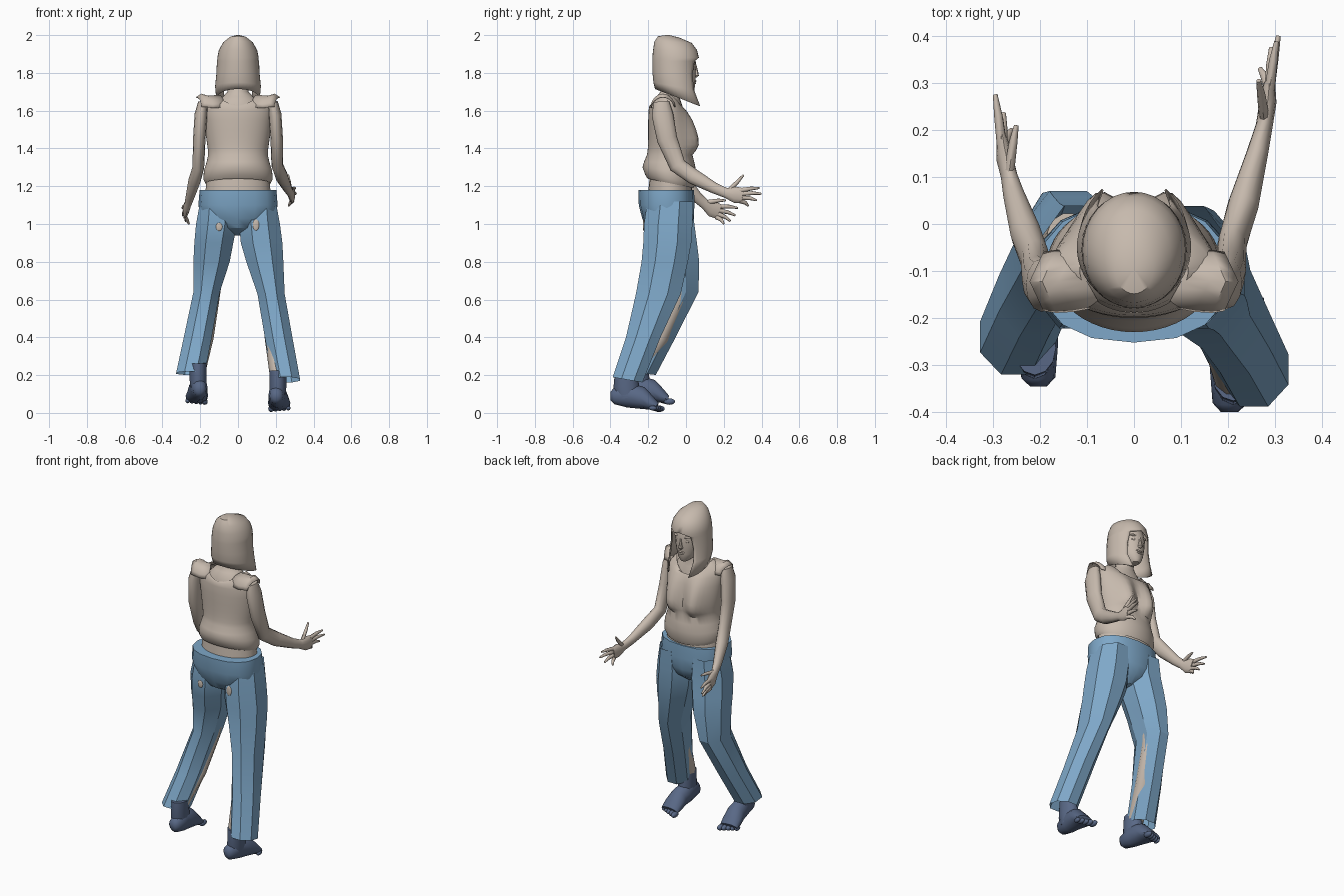
import bpy, bmesh, math
from mathutils import Vector, Matrix

if "Cube" in bpy.data.objects:
    bpy.data.objects.remove(bpy.data.objects["Cube"], do_unlink=True)


def material(name, rgb):
    m = bpy.data.materials.new(name)
    m.use_nodes = True
    m.diffuse_color = (*rgb, 1)
    b = m.node_tree.nodes["Principled BSDF"]
    b.inputs["Base Color"].default_value = (*rgb, 1)
    b.inputs["Roughness"].default_value = 0.8
    return m


BEIGE = material("warm beige", (0.57, 0.49, 0.42))
DENIM = material("light denim blue", (0.21, 0.39, 0.58))
NAVY = material("slate blue", (0.10, 0.14, 0.24))


def finish(name, bm, mat, angle=40):
    bmesh.ops.remove_doubles(bm, verts=bm.verts, dist=0.0005)
    bmesh.ops.recalc_face_normals(bm, faces=bm.faces)
    me = bpy.data.meshes.new(name)
    bm.to_mesh(me)
    bm.free()
    me.materials.append(mat)
    ob = bpy.data.objects.new(name, me)
    bpy.context.collection.objects.link(ob)
    bpy.ops.object.select_all(action='DESELECT')
    ob.select_set(True)
    bpy.context.view_layer.objects.active = ob
    bpy.ops.object.shade_smooth_by_angle(angle=math.radians(angle))
    return ob


def loft(name, rings, mat, closed=True, caps=(True, True), angle=40):
    """Skin a list of point rings."""
    bm = bmesh.new()
    vs = [[bm.verts.new(p) for p in r] for r in rings]
    n = len(rings[0])
    for a, b in zip(vs, vs[1:]):
        for i in range(n if closed else n - 1):
            j = (i + 1) % n
            bm.faces.new((a[i], a[j], b[j], b[i]))
    if caps[0]:
        bm.faces.new(vs[0][::-1])
    if caps[1]:
        bm.faces.new(vs[-1])
    return finish(name, bm, mat, angle)


def ring(z, rx, yb, yf, n=24, cx=0, gap=None, drop=0, dip=0, bust=0, phase=0, square=1):
    """Horizontal oval from back yb to front yf; a gap in degrees opens it at the front."""
    yc, ry = (yb + yf) / 2, (yf - yb) / 2
    pts = []
    for i in range(n):
        t = 2 * math.pi * (i + phase) / n
        if gap is not None:
            g = math.radians(gap)
            t = g + (2 * math.pi - 2 * g) * i / (n - 1)
        s, c = (math.copysign(abs(f) ** square, f) for f in (math.sin(t), math.cos(t)))
        x, low = cx + rx * s, drop * (1 + c) / 2 + dip * c * c * (1.7 if c > 0 else 1)
        swell = bust * math.exp(-((abs(x) - .078) / .052) ** 2) if c > 0 else 0
        pts.append((x, yc + ry * c + swell, z - low))
    return pts


def tube(name, path, mat, n=10, angle=50):
    """Limb along (x, y, z, side radius, other radius) stations."""
    P = [Vector(p[:3]) for p in path]
    rings = []
    for i, p in enumerate(P):
        t = (P[min(i + 1, len(P) - 1)] - P[max(i - 1, 0)]).normalized()
        u = t.cross(Vector((1, 0, 0))).normalized()
        v = u.cross(t)
        rings.append([p + v * path[i][3] * math.cos(a) + u * path[i][4] * math.sin(a)
                      for a in (2 * math.pi * k / n for k in range(n))])
    return loft(name, rings, mat, angle=angle)


def ball(name, loc, size, mat):
    bm = bmesh.new()
    bmesh.ops.create_uvsphere(bm, u_segments=16, v_segments=10, radius=1)
    bm.transform(Matrix.Translation(loc) @ Matrix.Diagonal((*size, 1)))
    return finish(name, bm, mat)


# Blouse: hem lower in front, bloused waist, bust, scooped neckline
loft("blouse", [ring(*r[:4], 48, drop=r[4], bust=r[5], dip=r[6]) for r in (
    (1.24, .172, -.203, .040, .05, 0, 0), (1.26, .184, -.216, .050, .045, 0, 0),
    (1.30, .180, -.230, .055, .03, 0, 0), (1.33, .167, -.222, .046, .01, 0, 0),
    (1.365, .158, -.207, .033, 0, .008, 0), (1.39, .159, -.203, .030, 0, .036, 0),
    (1.42, .163, -.201, .028, 0, .053, 0), (1.455, .168, -.200, .026, 0, .052, 0),
    (1.50, .173, -.200, .022, 0, .042, 0), (1.55, .177, -.200, .015, 0, .028, 0),
    (1.61, .180, -.198, .004, 0, .008, .01), (1.655, .165, -.194, -.002, 0, 0, .03),
    (1.685, .115, -.188, -.008, 0, 0, .055))], BEIGE, caps=(False, False))
for s, side in ((1, "left"), (-1, "right")):
    # Flared cap sleeve: shallow arch over the shoulder
    arch = [[(s * (x - .03 * abs(math.cos(a))), -.122 + ry * math.cos(a), zc + rz * math.sin(a))
             for a in (math.radians(10 + 16 * k) for k in range(11))]
            for x, ry, zc, rz in ((.10, .055, 1.605, .078), (.16, .066, 1.60, .080), (.195, .068, 1.605, .085),
                                  (.222, .064, 1.61, .062))]
    sleeve = loft(side + "_cap_sleeve", arch, BEIGE, closed=False, caps=(False, False))
    sleeve.modifiers.new("thickness", 'SOLIDIFY').thickness = .004

# Bare belly, upper chest and neck
loft("belly", [ring(*r) for r in ((1.12, .175, -.205, .035), (1.20, .170, -.197, .032),
                                  (1.27, .165, -.19, .025))], BEIGE)
loft("upper_chest_and_neck", [ring(*r) for r in (
    (1.48, .14, -.185, .01), (1.58, .135, -.188, -.006), (1.64, .115, -.180, -.024),
    (1.675, .08, -.155, -.036), (1.70, .055, -.135, -.036), (1.80, .05, -.12, -.02))], BEIGE)

# Head and features
loft("head", [ring(*r) for r in (
    (1.695, .022, -.03, .035), (1.71, .04, -.06, .045), (1.745, .062, -.11, .049), (1.79, .076, -.14, .052),
    (1.85, .083, -.15, .054), (1.91, .075, -.14, .04), (1.95, .045, -.12, .0))], BEIGE)
loft("nose", [ring(*r, 8) for r in ((1.775, .009, .035, .055), (1.785, .015, .035, .068),
                                    (1.80, .010, .035, .066), (1.845, .006, .035, .055))], BEIGE)
ball("upper_lip", (0, .045, 1.757), (.022, .010, .006), BEIGE)
ball("lower_lip", (0, .044, 1.745), (.018, .010, .006), BEIGE)
for s, side in ((1, "left"), (-1, "right")):
    ball(side + "_eyelid", (s * .031, .036, 1.825), (.016, .011, .008), BEIGE)
    ball(side + "_brow", (s * .032, .036, 1.85), (.024, .014, .007), BEIGE)

# Bobbed hair: closed crown, then open around the face, long at the front
hair = loft("bobbed_hair", [ring(z, rx, yb, yf, 33, gap=g, drop=d) for z, rx, yb, yf, g, d in (
    (1.999, .0001, -.0951, -.095, 0, 0), (1.992, .04, -.147, -.04, 0, .006), (1.965, .076, -.165, .028, 0, .008),
    (1.92, .099, -.172, .056, 0, 0), (1.88, .107, -.176, .066, 0, 0), (1.862, .109, -.176, .066, 36, 0),
    (1.80, .112, -.175, .062, 41, .01), (1.75, .119, -.170, .070, 41, .045),
    (1.715, .113, -.162, .098, 36, .10))], BEIGE, closed=False, caps=(False, False))
mod = hair.modifiers.new("thickness", 'SOLIDIFY')
mod.thickness, mod.offset = .005, 0

# Arms, palms and fingers
radii = ((.026, .042), (.034, .057), (.033, .054), (.031, .045), (.033, .041),
         (.023, .029), (.018, .026), (.018, .043), (.012, .040))
arms = {
    "left": (((.185, -.13, 1.645), (.196, -.125, 1.58), (.205, -.10, 1.45), (.208, -.045, 1.31), (.232, .04, 1.25),
              (.262, .15, 1.19), (.277, .21, 1.165), (.285, .26, 1.155), (.288, .30, 1.15)),
             ((.265, .305, 1.26), (.303, .388, 1.19), (.307, .40, 1.16), (.292, .375, 1.125), (.268, .33, 1.095))),
    "right": (((-.185, -.13, 1.645), (-.196, -.13, 1.58), (-.205, -.12, 1.45), (-.210, -.075, 1.30),
               (-.23, -.02, 1.23), (-.255, .06, 1.14), (-.265, .10, 1.105), (-.275, .14, 1.08), (-.28, .175, 1.065)),
              ((-.25, .21, 1.125), (-.295, .275, 1.085), (-.292, .262, 1.045), (-.277, .235, 1.015),
               (-.26, .20, 1.0)))}
for side, (path, tips) in arms.items():
    tube(side + "_arm", [p + r for p, r in zip(path, radii)], BEIGE, 12)
    wrist, palm = Vector(path[6]), Vector(path[8])
    for k, tip in enumerate(tips):
        tip = Vector(tip)
        base = wrist + Vector((0, .015, .01)) if k == 0 else palm + Vector((0, -.015, .027 - .018 * (k - 1)))
        mid = base.lerp(tip, .55) + Vector((0, .006, .004))
        tube(f"{side}_{'thumb' if k == 0 else 'finger_%d' % k}",
             [(*base, .011, .013), (*mid, .009, .010), (*tip, .005, .005)], BEIGE, 8)

# Trousers: seat flowing into two eight-sided legs
loft("trouser_seat", [ring(*r, 16, square=.85) for r in (
    (.94, .03, -.13, -.03), (.98, .11, -.205, .020), (1.03, .195, -.232, .040), (1.10, .210, -.250, .045),
    (1.18, .203, -.252, .043))], DENIM, angle=30)
legs = {
    "left": ((1.12, .112, .088, -.205, .038, 0), (1.0, .114, .108, -.222, .034, 0), (.90, .125, .110, -.226, .028, 0),
             (.80, .142, .098, -.235, .010, 0), (.63, .175, .072, -.265, -.028, 0),
             (.40, .215, .073, -.318, -.135, 0), (.19, .255, .073, -.388, -.230, .03)),
    "right": ((1.12, -.112, .088, -.205, .038, 0), (1.0, -.114, .108, -.222, .044, 0), (.90, -.128, .103, -.205, .058, 0),
              (.80, -.140, .096, -.178, .070, 0), (.64, -.166, .070, -.160, .066, 0),
              (.40, -.213, .074, -.240, -.055, 0), (.22, -.251, .076, -.320, -.160, .02))}
k8 = 1 / math.cos(math.pi / 8)
for side, rows in legs.items():
    loft(side + "_trouser_leg", [
        ring(z, rx * k8, (yb + yf) / 2 - (yf - yb) / 2 * k8, (yb + yf) / 2 + (yf - yb) / 2 * k8, 8,
             cx=cx, drop=d, phase=.5)
        for z, cx, rx, yb, yf, d in rows], DENIM, caps=(False, False), angle=25)

# Skin showing through the inside of the trousers and at the seat
tube("left_shin", [(.155, -.14, .66, .04, .05), (.185, -.235, .40, .044, .055),
                   (.211, -.325, .20, .043, .045)], BEIGE)
tube("right_shin", [(-.135, -.02, .70, .050, .045), (-.152, -.040, .60, .053, .045), (-.185, -.130, .40, .056, .045),
                    (-.217, -.250, .22, .045, .045)], BEIGE)
for x, z, h in ((.095, .995, .030), (-.100, .985, .022)):
    ball("seat_tear_" + ("left" if x > 0 else "right"), (x, -.2235, z), (.017, .0048, h), BEIGE)

# Bare feet with toes, the right one further forward and raised
for side, s, dy, dz in (("left", 1, 0, 0), ("right", -1, .055, .038)):
    at = lambda x, y, z: (s * x, y + dy, z + dz)
    tube(side + "_ankle", [(*at(x, y, z), a, b) for x, y, z, a, b in (
        (.211, -.318, .225, .045, .058), (.211, -.316, .14, .045, .068), (.210, -.308, .08, .042, .06))], NAVY, 12)
    tube(side + "_foot", [(*at(x, y, z), a, b) for x, y, z, a, b in (
        (.203, -.400, .088, .018, .022), (.203, -.382, .088, .036, .042), (.207, -.31, .095, .046, .066),
        (.213, -.24, .080, .052, .060), (.218, -.19, .052, .059, .038), (.220, -.155, .033, .056, .022))],
        NAVY, 12)
    for k in range(5):
        ball(f"{side}_toe_{k + 1}", at(.176 + .0225 * k, -.143 - .008 * k, .022 + .001 * k),
             (.016 - .001 * k, .030 - .002 * k, .017 - .001 * k), NAVY)
